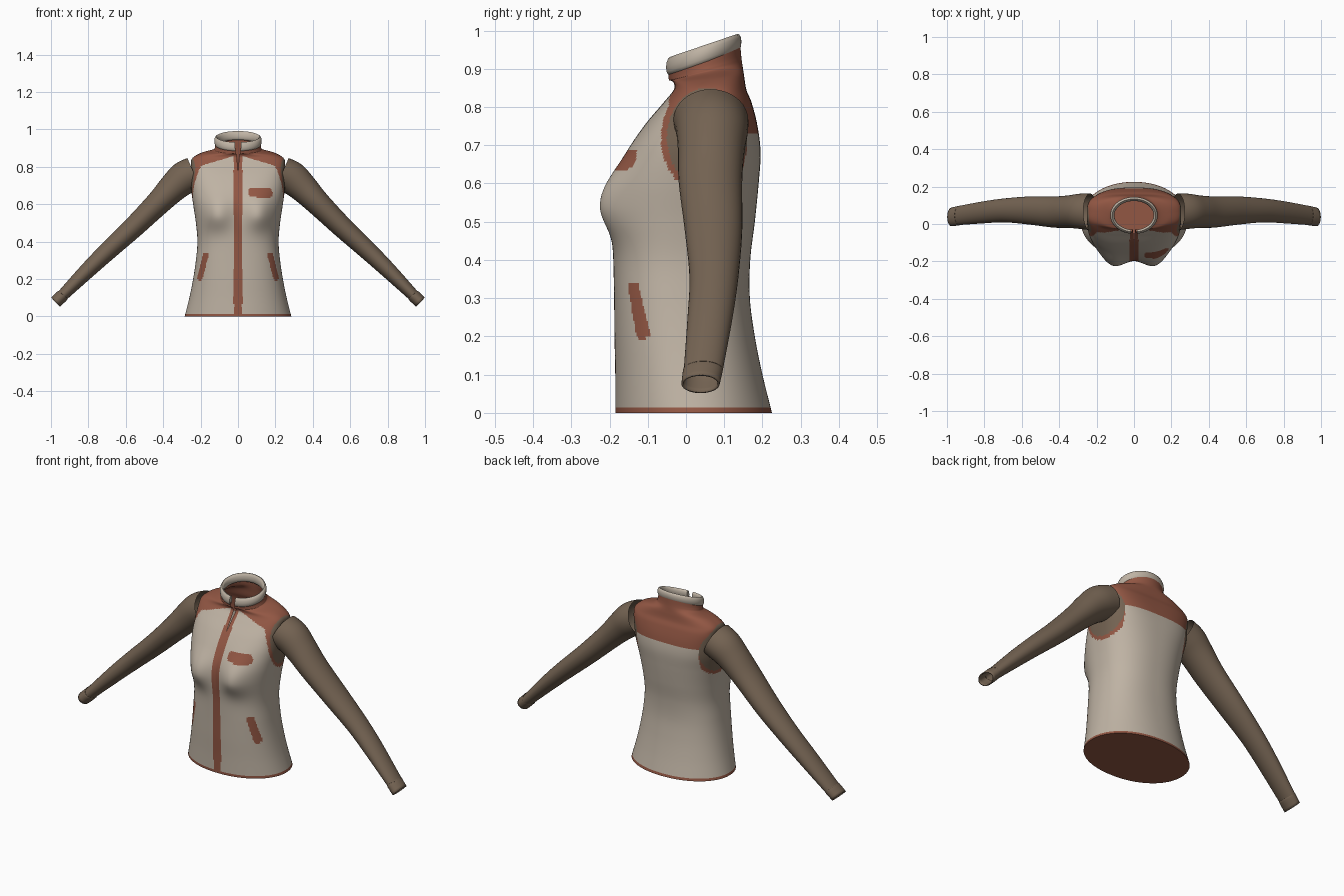
import bpy, bmesh
from math import sin, cos, pi, exp, atan, radians
from mathutils import Vector

if "Cube" in bpy.data.objects:
    bpy.data.objects.remove(bpy.data.objects["Cube"])


def material(name, rgb):
    m = bpy.data.materials.new(name)
    m.use_nodes = True
    m.diffuse_color = (*rgb, 1)
    m.node_tree.nodes["Principled BSDF"].inputs["Base Color"].default_value = (*rgb, 1)
    return m


CREAM = material("cream fabric", (0.52, 0.45, 0.37))
RUST = material("rust trim", (0.29, 0.095, 0.057))
BROWN = material("brown sleeve", (0.175, 0.125, 0.085))


def spline(keys, steps):
    """Catmull-Rom rows through the key rows."""
    rows = []
    for i in range(len(keys) - 1):
        a, b, c, d = (keys[min(max(k, 0), len(keys) - 1)] for k in range(i - 1, i + 3))
        for s in range(steps):
            t = s / steps
            rows.append([q + t / 2 * (r - p + t * (2 * p - 5 * q + 4 * r - u + t * (3 * (q - r) + u - p)))
                         for p, q, r, u in zip(a, b, c, d)])
    return rows + [list(keys[-1])]


def loft(name, rings, mats, wrap=False, around=True, rule=None, cap=False):
    """Skin a list of point rings; wrap joins last ring to first."""
    bm = bmesh.new()
    rows = [[bm.verts.new(p) for p in ring] for ring in rings]
    if cap:
        bm.faces.new(rows[0][::-1])
    pairs = list(zip(rows, rows[1:])) + ([(rows[-1], rows[0])] if wrap else [])
    for a, b in pairs:
        n = len(a)
        for i in range(n if around else n - 1):
            j = (i + 1) % n
            bm.faces.new((a[i], a[j], b[j], b[i]))
    if wrap and not around:
        for i in (0, -1):
            bm.faces.new([r[i] for r in rows])
    bmesh.ops.remove_doubles(bm, verts=bm.verts, dist=0.00005)
    bmesh.ops.recalc_face_normals(bm, faces=bm.faces)
    if rule:
        for f in bm.faces:
            f.material_index = rule(f.calc_center_median(), f.normal)
    mesh = bpy.data.meshes.new(name)
    bm.to_mesh(mesh)
    bm.free()
    for m in mats:
        mesh.materials.append(m)
    ob = bpy.data.objects.new(name, mesh)
    bpy.context.collection.objects.link(ob)
    bpy.ops.object.select_all(action='DESELECT')
    bpy.context.view_layer.objects.active = ob
    ob.select_set(True)
    bpy.ops.object.shade_smooth_by_angle(angle=radians(50))
    return ob


def section(z, w, front, back, n, tilt, gap, count=256):
    """Rounded horizontal ring starting and ending at the front seam."""
    mid, half = (front + back) / 2, (back - front) / 2
    start = atan(max(gap, 0) / w)
    pts = []
    for i in range(count + 1):
        a = start + (2 * pi - 2 * start) * i / count
        r = (abs(sin(a)) ** n + abs(cos(a)) ** n) ** (-1 / n)
        x, y = w * r * sin(a), -half * r * cos(a)
        height = z + tilt * y
        if y < 0:  # bust
            low = 0.075 if height < 0.54 else 0.1
            y -= 0.045 * exp(-((abs(x) - 0.115) / 0.075) ** 2 - ((height - 0.54) / low) ** 2)
        pts.append(Vector((x, mid + y, height)))
    return pts


def near(p, a, b, radius):
    """True inside a rounded strip from a to b, seen from the front."""
    p, a, b = Vector((p.x, p.z)), Vector(a), Vector(b)
    t = min(max((p - a).dot(b - a) / (b - a).length_squared, 0), 1)
    return (p - a - t * (b - a)).length < radius


def torso_colour(p, normal):
    x = abs(p.x)
    facing_front = p.y < 0.03
    if p.z < 0.014:
        return 1
    arm = ((p.y - 0.055) / 0.112) ** 2 + ((p.z - 0.72) / 0.138) ** 2
    if x > 0.19 and arm < 1.15:
        return 2 if arm < 0.88 else 1
    if facing_front:
        pocket = near(Vector((x, 0, p.z)), (0.172, 0.33), (0.203, 0.208), 0.015)
        chest = near(p, (0.08, 0.665), (0.16, 0.66), 0.026)
        placket = x < 0.023
        return int(p.z > 0.865 - 0.3 * x or pocket or chest or placket)
    return int(p.z > 0.73)


# Torso with neck stand: height, half width, front, back, squareness, tilt, seam gap
body = [
    (0, .285, -.185, .225, 2.1, 0, 0),
    (.1, .26, -.185, .2, 2.2, 0, 0),
    (.2, .24, -.187, .18, 2.3, 0, 0),
    (.3, .225, -.188, .167, 2.4, 0, 0),
    (.4, .217, -.19, .168, 2.4, 0, 0),
    (.5, .225, -.193, .18, 2.4, 0, 0),
    (.6, .24, -.187, .19, 2.5, 0, 0),
    (.68, .25, -.155, .195, 2.7, 0, 0),
    (.75, .25, -.11, .187, 3, 0, 0),
    (.81, .252, -.06, .172, 3.2, 0, .003),
    (.845, .245, -.032, .158, 3, 0, .006),
    (.872, .2, -.032, .152, 2.6, .1, .008),
    (.888, .135, -.04, .148, 2.2, .2, .009),
    (.9, .124, -.045, .145, 2, .3, .01),
    (.93, .12, -.048, .142, 2, .33, .012),
]
loft("torso", [section(*row) for row in spline(body, 10)], [CREAM, RUST, BROWN],
     around=False, rule=torso_colour, cap=True)

# Rolled collar, open at the front
collar = []
for i in range(12):
    a = 2 * pi * i / 12
    out = 0.011 * cos(a) - 0.002
    rise = 0.024 * sin(a)
    collar.append(section(0.937 + rise, 0.118 + out, -0.044 - out, 0.136 + out, 2, 0.34, 0.016, 72))
loft("collar", collar, [CREAM], wrap=True, around=False)


def tube(name, keys, steps, mats):
    """Oval tube along a path of x, z, y, half height, half depth; mirrored to both sides."""
    rows = spline(keys, steps)
    rings = []
    for i, (x, z, y, tall, deep) in enumerate(rows):
        a, b = rows[max(i - 1, 0)], rows[min(i + 1, len(rows) - 1)]
        along = Vector((b[0] - a[0], 0, b[1] - a[1])).normalized()
        up = Vector((-along.z, 0, along.x))
        rings.append([Vector((x, y, z)) + up * tall * cos(t) + Vector((0, deep * sin(t), 0))
                      for t in (2 * pi * k / 36 for k in range(36))])
    ob = loft(name, rings, mats)
    ob.modifiers.new("both sides", 'MIRROR')
    return ob


# Sleeves
tube("sleeves", [
    (.235, .765, .065, .089, .098),
    (.29, .738, .068, .089, .094),
    (.35, .685, .066, .078, .087),
    (.43, .603, .064, .066, .083),
    (.56, .475, .072, .057, .075),
    (.69, .355, .073, .05, .064),
    (.8, .25, .063, .043, .059),
    (.94, .11, .045, .031, .051),
], 5, [BROWN])

# Cuffs
cuffs = tube("cuffs", [
    (.935, .115, .045, .031, .05),
    (.94, .11, .044, .034, .052),
    (.975, .076, .038, .034, .05),
], 3, [BROWN])
hem = cuffs.modifiers.new("thickness", 'SOLIDIFY')
hem.thickness = 0.005
